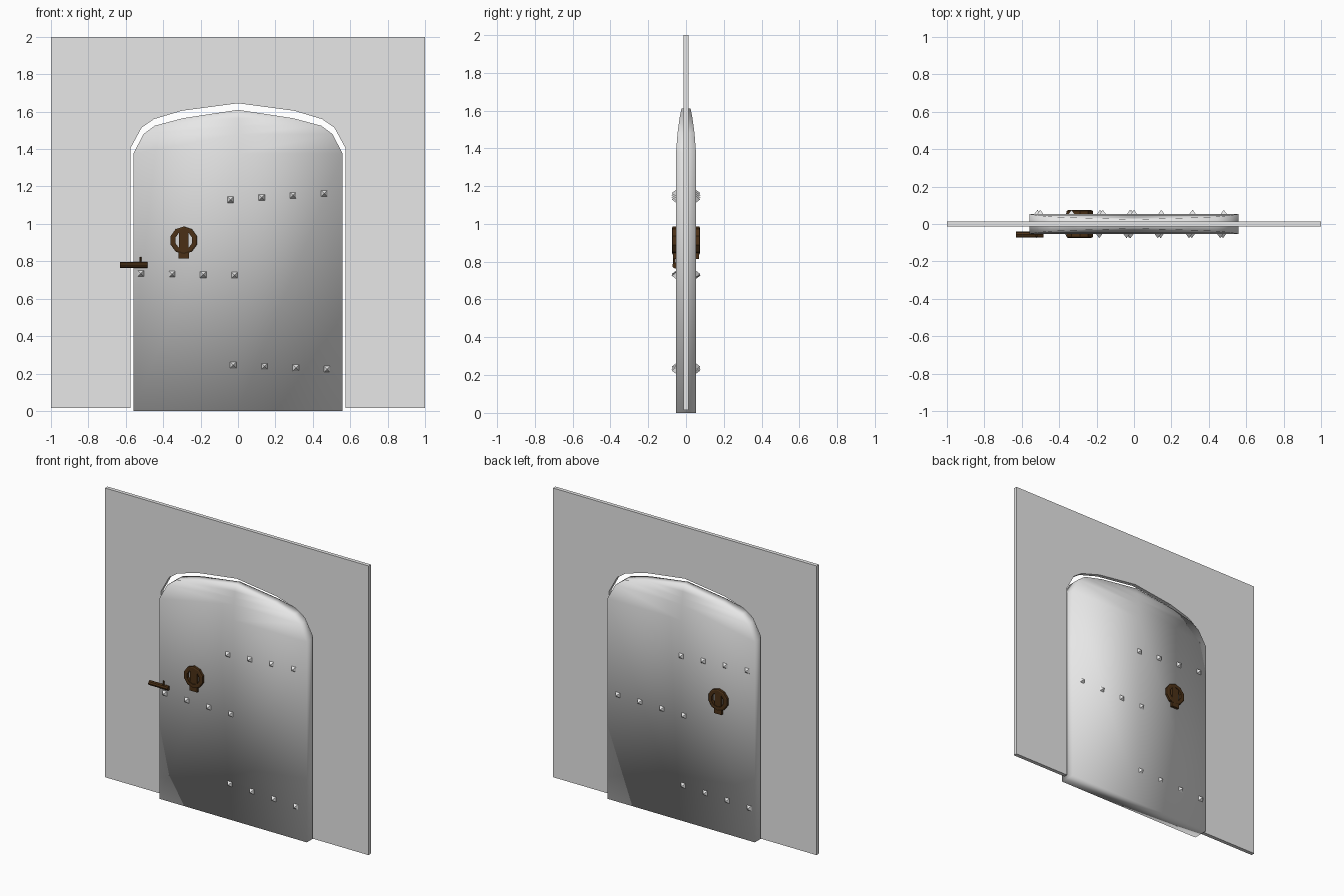
import bpy, bmesh, math
from mathutils import Matrix, Vector

if "Cube" in bpy.data.objects:
    bpy.data.objects.remove(bpy.data.objects["Cube"], do_unlink=True)


def material(name, color):
    m = bpy.data.materials.new(name)
    m.use_nodes = True
    m.diffuse_color = (*color, 1)
    m.node_tree.nodes["Principled BSDF"].inputs["Base Color"].default_value = (*color, 1)
    return m


grey = material("pale grey", (0.8, 0.8, 0.8))
brown = material("dark brown", (0.07, 0.03, 0.008))


def finish(bm, name, mat, smooth=False):
    bmesh.ops.recalc_face_normals(bm, faces=bm.faces)
    mesh = bpy.data.meshes.new(name)
    bm.to_mesh(mesh)
    bm.free()
    mesh.materials.append(mat)
    for p in mesh.polygons:
        p.use_smooth = smooth
    obj = bpy.data.objects.new(name, mesh)
    bpy.context.collection.objects.link(obj)
    return obj


def box(bm, center, size):
    bmesh.ops.create_cube(bm, size=1, matrix=Matrix.Translation(center) @ Matrix.Diagonal((*size, 1)))


# Wall: flat outline with an arched doorway, extruded to its thickness
arch = [(0.575, 1.405), (0.515, 1.515), (0.45, 1.56), (0.3, 1.605)]
half = [(1, 2), (1, 0.015), (0.575, 0.015)] + arch
outline = half + [(0, 1.645)] + [(-x, z) for x, z in reversed(half)]
bm = bmesh.new()
face = bm.faces.new([bm.verts.new((x, -0.013, z)) for x, z in outline])
ext = bmesh.ops.extrude_face_region(bm, geom=[face])
bmesh.ops.translate(bm, vec=(0, 0.026, 0), verts=[v for v in ext["geom"] if isinstance(v, bmesh.types.BMVert)])
finish(bm, "wall", grey)

# Door: slab whose thickness tapers toward the arched top (x, z, half depth)
rows = [(0.56, 0, 0.053), (0.56, 1.375, 0.053), (0.505, 1.48, 0.045),
        (0.445, 1.525, 0.039), (0.295, 1.565, 0.033), (0, 1.61, 0.024)]
bm = bmesh.new()
sides = []
for s in (-1, 1):
    grid = [[bm.verts.new((x * k, s * d, z)) for k in (-1, 0, 1)] for x, z, d in rows[:-1]]
    tx, tz, td = rows[-1]
    tip = bm.verts.new((tx, s * td, tz))
    for a, b in zip(grid, grid[1:]):
        for i in (0, 1):
            bm.faces.new((a[i], a[i + 1], b[i + 1], b[i]))
    for i in (0, 1):
        bm.faces.new((grid[-1][i], grid[-1][i + 1], tip))
    sides.append([grid[0][1]] + [r[2] for r in grid] + [tip] + [r[0] for r in reversed(grid)])
for i in range(len(sides[0])):
    j = (i + 1) % len(sides[0])
    bm.faces.new((sides[0][i], sides[0][j], sides[1][j], sides[1][i]))
finish(bm, "door", grey, smooth=True)

# Studs: three rows of four pyramids on each face, the back turned half round
bm = bmesh.new()
for x0, z0, dz in ((-0.04, 1.13, 0.011), (-0.52, 0.735, -0.003), (-0.025, 0.245, -0.007)):
    for i in range(4):
        x, z = x0 + 0.167 * i, z0 + dz * i
        for s in (-1, 1):
            px = x if s < 0 else -x - 0.04
            m = (Matrix.Translation((px, s * 0.063, z)) @ Matrix.Rotation(-s * math.pi / 2, 4, "X")
                 @ Matrix.Rotation(math.pi / 4, 4, "Z"))
            bmesh.ops.create_cone(bm, cap_ends=True, segments=4, radius1=0.027, radius2=0,
                                  depth=0.026, matrix=m)
finish(bm, "studs", grey)


# Ring pulls: faceted ring, middle bar and lower tab on each face
def ring(bm, center, outer, inner, depth, n=10):
    loops = []
    for r, y in ((outer, -0.7), (outer, 0.7), (outer - 0.008, 1), (inner, 1), (inner, -1), (outer - 0.008, -1)):
        loops.append([bm.verts.new(Vector(center) + Vector((
            r * math.sin(math.tau * i / n), y * depth / 2, r * math.cos(math.tau * i / n)))) for i in range(n)])
    for a, b in zip(loops, loops[1:] + loops[:1]):
        for i in range(n):
            j = (i + 1) % n
            bm.faces.new((a[i], a[j], b[j], b[i]))


for s, name in ((-1, "front_ring_pull"), (1, "back_ring_pull")):
    bm = bmesh.new()
    ring(bm, (-0.29, s * 0.062, 0.912), 0.074, 0.047, 0.024)
    box(bm, (-0.29, s * 0.061, 0.912), (0.052, 0.018, 0.095))
    box(bm, (-0.29, s * 0.061, 0.835), (0.056, 0.018, 0.04))
    finish(bm, name, brown)

# Latch: sliding bolt with a small upright knob
bm = bmesh.new()
turn = Matrix.Rotation(math.pi / 2, 4, "Y")
bmesh.ops.create_cone(bm, cap_ends=True, segments=8, radius1=0.016, radius2=0.016, depth=0.147,
                      matrix=Matrix.Translation((-0.558, -0.057, 0.78)) @ turn)
bmesh.ops.create_cone(bm, cap_ends=True, segments=6, radius1=0.007, radius2=0.005, depth=0.035,
                      matrix=Matrix.Translation((-0.521, -0.062, 0.805)))
finish(bm, "latch", brown)
